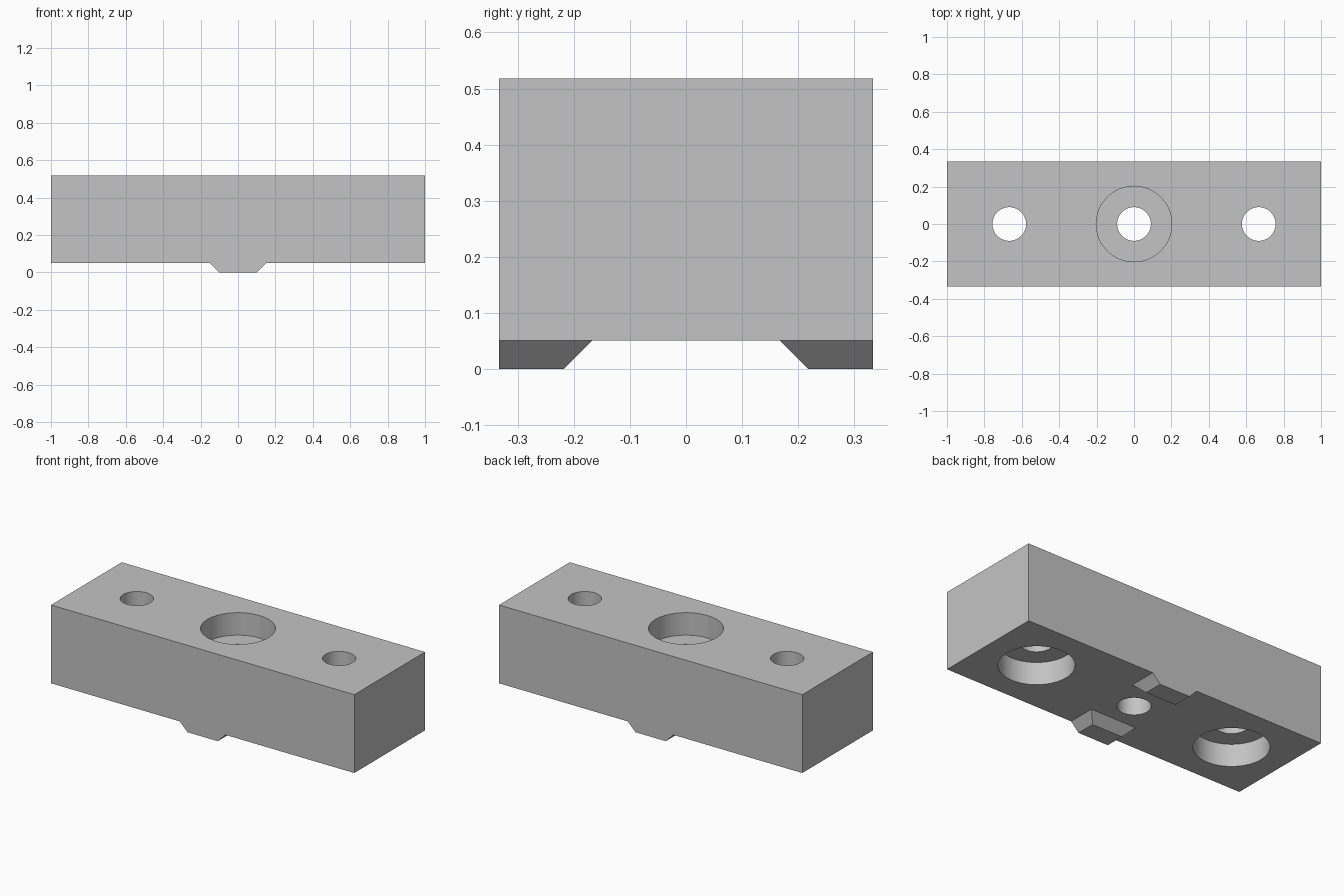
import bpy
import bmesh
from mathutils import Matrix, Vector

cube = bpy.data.objects.get("Cube")
if cube:
    bpy.data.objects.remove(cube, do_unlink=True)

HALF_Y, BASE, TOP = 0.333, 0.051, 0.518
HOLE_R, BORE_R, BORE_DEPTH = 0.09, 0.202, 0.134
SPACING = 0.667

grey = bpy.data.materials.new("Plain grey")
grey.use_nodes = True
colour = (0.55, 0.55, 0.55, 1)
grey.diffuse_color = colour
grey.node_tree.nodes["Principled BSDF"].inputs["Base Color"].default_value = colour


def add_object(name, bm):
    bmesh.ops.recalc_face_normals(bm, faces=bm.faces)
    mesh = bpy.data.meshes.new(name)
    bm.to_mesh(mesh)
    bm.free()
    mesh.materials.append(grey)
    obj = bpy.data.objects.new(name, mesh)
    bpy.context.collection.objects.link(obj)
    return obj


def cylinder(name, x, radius, z0, z1):
    bm = bmesh.new()
    bmesh.ops.create_cone(bm, cap_ends=True, segments=64, radius1=radius,
                          radius2=radius, depth=z1 - z0,
                          matrix=Matrix.Translation((x, 0, (z0 + z1) / 2)))
    return add_object(name, bm)


def locating_tab(name, side):
    # Flush outer face, sloped inner face and sloped ends
    bm = bmesh.new()
    rings = []
    for z, half_x, inner in ((0, 0.1, 0.218), (BASE, 0.151, 0.167)):
        rings.append([bm.verts.new((x, side * y, z)) for x, y in
                      ((-half_x, inner), (half_x, inner),
                       (half_x, HALF_Y), (-half_x, HALF_Y))])
    low, high = rings
    bm.faces.new(low)
    bm.faces.new(high)
    for i in range(4):
        j = (i + 1) % 4
        bm.faces.new((low[i], low[j], high[j], high[i]))
    return add_object(name, bm)


def combine(body, other, operation):
    mod = body.modifiers.new(other.name, "BOOLEAN")
    mod.operation = operation
    mod.solver = "EXACT"
    mod.object = other
    bpy.context.view_layer.objects.active = body
    bpy.ops.object.modifier_apply(modifier=mod.name)
    bpy.data.objects.remove(other, do_unlink=True)


# Main rectangular block
bm = bmesh.new()
bmesh.ops.create_cube(bm, size=1)
bmesh.ops.scale(bm, verts=bm.verts, vec=Vector((2, 2 * HALF_Y, TOP - BASE)))
bmesh.ops.translate(bm, verts=bm.verts, vec=Vector((0, 0, (TOP + BASE) / 2)))
block = add_object("mounting_block", bm)

# Tabs under the front and back edges
for name, side in (("front_tab", -1), ("back_tab", 1)):
    combine(block, locating_tab(name, side), "UNION")

# Through holes: the centre is counterbored from above, the outer two from below
for x in (-SPACING, 0, SPACING):
    if x == 0:
        z0, z1 = TOP - BORE_DEPTH, TOP + 0.1
    else:
        z0, z1 = BASE - 0.1, BASE + BORE_DEPTH
    combine(block, cylinder("counterbore", x, BORE_R, z0, z1), "DIFFERENCE")
    combine(block, cylinder("through_hole", x, HOLE_R, -0.1, TOP + 0.1), "DIFFERENCE")

# Smooth hole walls with crisp edges
bpy.ops.object.select_all(action="DESELECT")
block.select_set(True)
bpy.context.view_layer.objects.active = block
bpy.ops.object.shade_smooth_by_angle()
